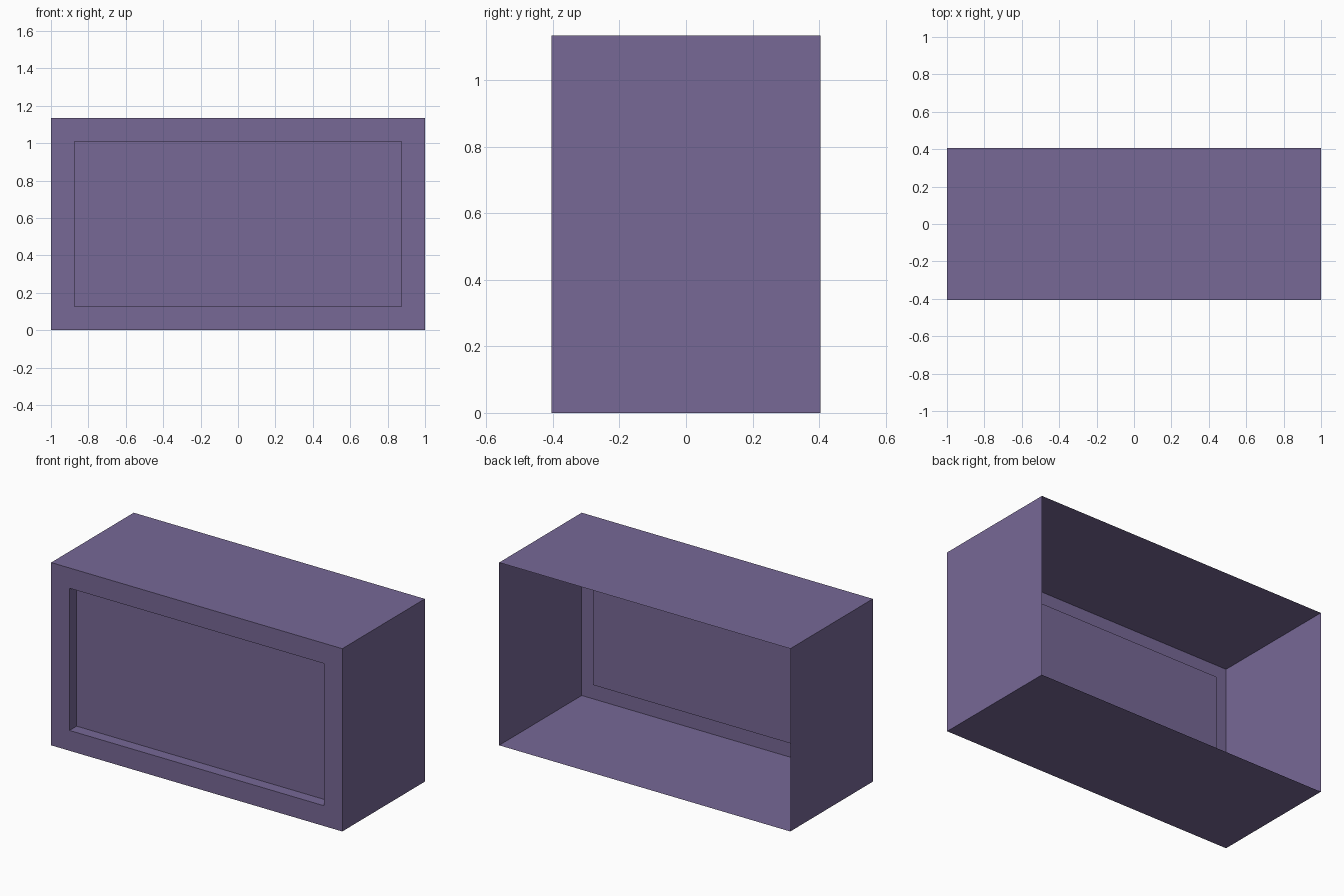
import bpy
import bmesh
from mathutils import Matrix, Vector

WIDTH, DEPTH, HEIGHT = 2.0, 0.81, 1.135
FRAME, RECESS = 0.126, 0.07

old = bpy.data.objects.get("Cube")
if old:
    bpy.data.objects.remove(old, do_unlink=True)

# Single purple finish
color = (0.184, 0.138, 0.305, 1.0)
mat = bpy.data.materials.new("muted purple")
mat.use_nodes = True
mat.diffuse_color = color
bsdf = next(n for n in mat.node_tree.nodes if n.type == "BSDF_PRINCIPLED")
bsdf.inputs["Base Color"].default_value = color

# Thin-walled casing
bm = bmesh.new()
bmesh.ops.create_cube(bm, size=1.0, matrix=Matrix.Translation((0, 0, HEIGHT / 2))
                      @ Matrix.Diagonal((WIDTH, DEPTH, HEIGHT, 1)))
bm.normal_update()
back = [f for f in bm.faces if f.normal.y > 0.9]
front = [f for f in bm.faces if f.normal.y < -0.9]

# Open back
bmesh.ops.delete(bm, geom=back, context="FACES_ONLY")

# Front frame, then the panel pushed inward with its own step walls
bmesh.ops.inset_region(bm, faces=front, thickness=FRAME, use_even_offset=True)
panel = bmesh.ops.extrude_discrete_faces(bm, faces=front)["faces"][0]
bmesh.ops.translate(bm, verts=panel.verts, vec=Vector((0, RECESS, 0)))
bm.normal_update()

mesh = bpy.data.meshes.new("recessed_casing")
bm.to_mesh(mesh)
bm.free()
mesh.materials.append(mat)
casing = bpy.data.objects.new("recessed_casing", mesh)
bpy.context.collection.objects.link(casing)
